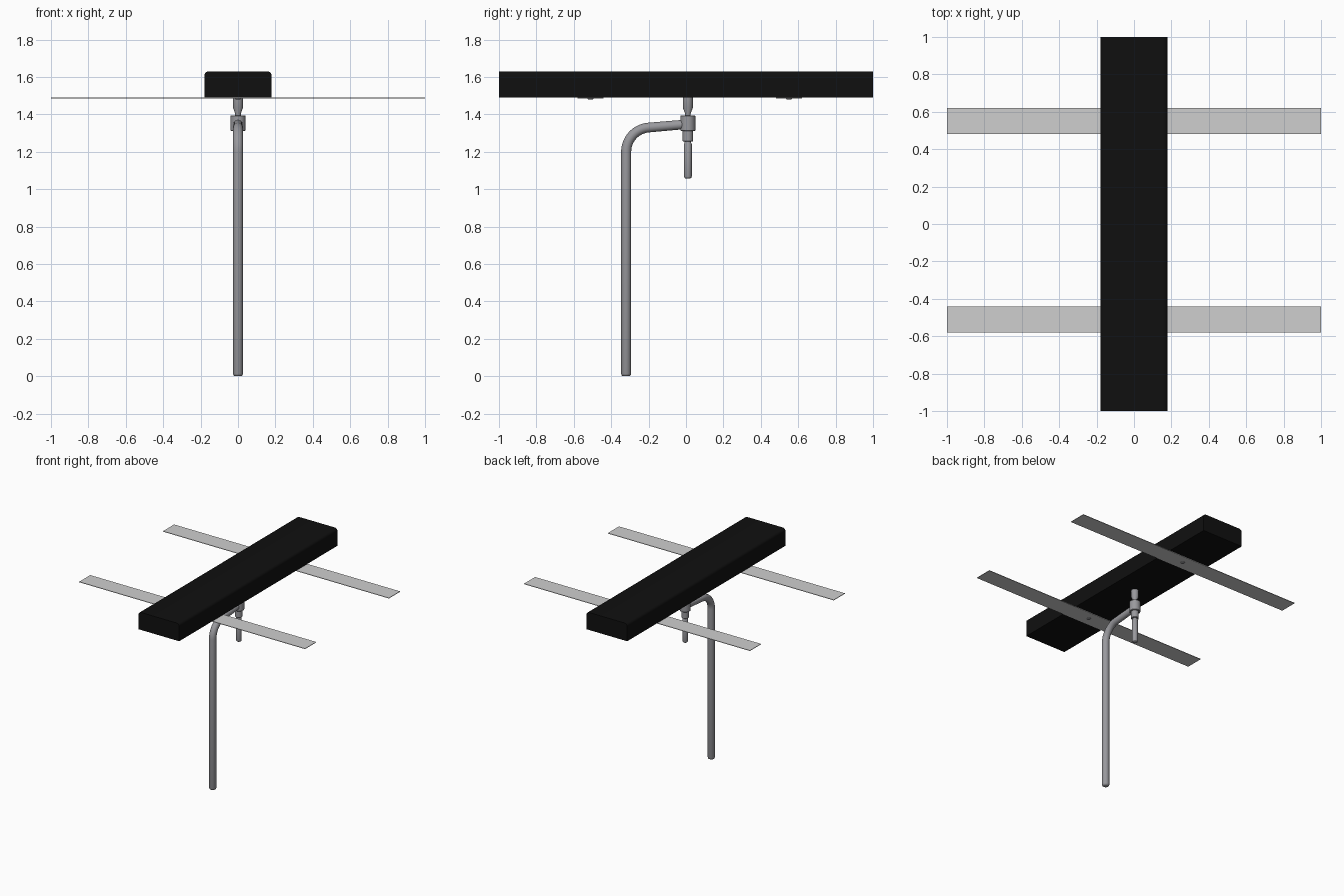
import bpy, bmesh, math
from mathutils import Vector

if "Cube" in bpy.data.objects:
    bpy.data.objects.remove(bpy.data.objects["Cube"])


def material(name, rgb):
    m = bpy.data.materials.new(name)
    m.diffuse_color = (*rgb, 1)
    m.use_nodes = True
    m.node_tree.nodes["Principled BSDF"].inputs["Base Color"].default_value = m.diffuse_color
    return m


BLACK = material("matte black", (0.005, 0.005, 0.005))
STEEL = material("grey steel", (0.32, 0.32, 0.34))
LIGHT = material("light strap grey", (0.62, 0.62, 0.62))


def finish(name, bm, mat, angle=35):
    bmesh.ops.recalc_face_normals(bm, faces=bm.faces)
    me = bpy.data.meshes.new(name)
    bm.to_mesh(me)
    bm.free()
    me.materials.append(mat)
    ob = bpy.data.objects.new(name, me)
    bpy.context.collection.objects.link(ob)
    bpy.ops.object.select_all(action='DESELECT')
    ob.select_set(True)
    bpy.context.view_layer.objects.active = ob
    bpy.ops.object.shade_smooth_by_angle(angle=math.radians(angle))
    return ob


def tube(name, path, mat, sides=32):
    """Sweep circles along (y, z, radius) points lying in the plane x = 0."""
    bm = bmesh.new()
    rings = []
    for i, (y, z, r) in enumerate(path):
        a, b = path[max(i - 1, 0)], path[min(i + 1, len(path) - 1)]
        t = Vector((0, b[0] - a[0], b[1] - a[1])).normalized()
        u = Vector((1, 0, 0))
        v = t.cross(u)
        rings.append([bm.verts.new(Vector((0, y, z)) + r * (math.cos(k) * u + math.sin(k) * v))
                      for k in (2 * math.pi * j / sides for j in range(sides))])
    for p, q in zip(rings, rings[1:]):
        for j in range(sides):
            n = (j + 1) % sides
            bm.faces.new((p[j], p[n], q[n], q[j]))
    bm.faces.new(rings[0])
    bm.faces.new(rings[-1])
    return finish(name, bm, mat)


def lathe(name, y, profile, mat):
    return tube(name, [(y, z, r) for z, r in profile], mat)


# long black beam with rounded upper edges
bm = bmesh.new()
bmesh.ops.create_cube(bm, size=1)
for v in bm.verts:
    v.co = (v.co.x * 0.36, v.co.y * 2, 1.56 + v.co.z * 0.14)
top = [e for e in bm.edges if all(v.co.z > 1.6 for v in e.verts)
       and abs(e.verts[0].co.y - e.verts[1].co.y) > 1]
bmesh.ops.bevel(bm, geom=top, offset=0.022, segments=5, profile=0.5, affect='EDGES')
finish("beam", bm, BLACK)

# thin cross straps with softly shaded tips, and a bolt under each
for side, y in (("front", -0.51), ("back", 0.55)):
    bm = bmesh.new()
    rows = [[bm.verts.new((x, y + dy, z)) for dy, z in
             ((-0.07, 1.486), (0.07, 1.486), (0.07, 1.49), (-0.07, 1.49))]
            for x in (-1, -0.94, 0.94, 1)]
    for p, q in zip(rows, rows[1:]):
        for j in range(4):
            n = (j + 1) % 4
            bm.faces.new((p[j], p[n], q[n], q[j]))
    bm.faces.new(rows[0])
    bm.faces.new(rows[-1])
    strap = finish(side + "_strap", bm, LIGHT)
    lathe(side + "_bolt", y, [(1.479, 0.01), (1.482, 0.016), (1.488, 0.016)], STEEL)

# bent support post
post = [(-0.32, 0.0, 0.017), (-0.32, 0.004, 0.023), (-0.32, 0.014, 0.027), (-0.32, 1.2, 0.027)]
for k in range(1, 13):
    a = math.radians(180 - 85 * k / 12)
    post.append((-0.19 + 0.13 * math.cos(a), 1.2 + 0.13 * math.sin(a), 0.027 - 0.001 * k / 12))
post.append((0.0, 1.347, 0.025))
tube("post", post, STEEL)

# swivel joint: collar, sleeve, hanging pin and tapered head
Y = 0.01
lathe("collar", Y, [(1.312, 0.037), (1.315, 0.04), (1.392, 0.04), (1.395, 0.037)], STEEL)
lathe("sleeve", Y, [(1.255, 0.025), (1.258, 0.028), (1.32, 0.028)], STEEL)
lathe("pin", Y, [(1.057, 0.012), (1.061, 0.018), (1.07, 0.021), (1.242, 0.021),
                 (1.25, 0.017), (1.258, 0.017)], STEEL)
lathe("tapered_head", Y, [(1.39, 0.015), (1.405, 0.015), (1.436, 0.027), (1.492, 0.027)], STEEL)
